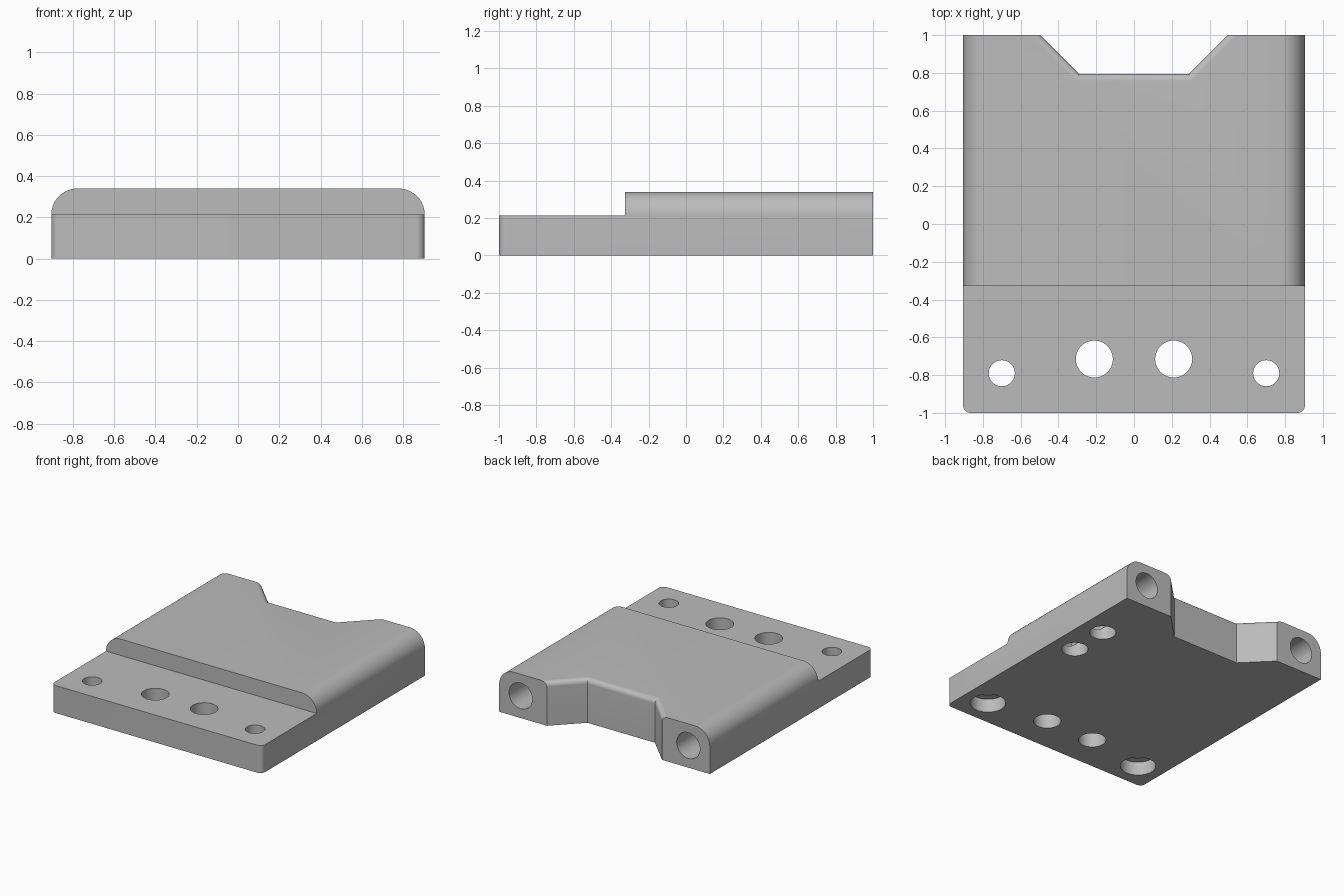
import bpy, bmesh
from math import sin, cos, pi, radians
from mathutils import Matrix, Vector

if "Cube" in bpy.data.objects:
    bpy.data.objects.remove(bpy.data.objects["Cube"])

HALF_W, HALF_L = 0.905, 1.0
TOP, STEP_Z, STEP_Y = 0.34, 0.213, -0.327

grey = bpy.data.materials.new("plain grey")
grey.use_nodes = True
grey.diffuse_color = (0.5, 0.5, 0.5, 1)
grey.node_tree.nodes["Principled BSDF"].inputs["Base Color"].default_value = (0.5, 0.5, 0.5, 1)


def loft(name, rings):
    """Closed solid through rings of equal point count."""
    bm = bmesh.new()
    loops = [[bm.verts.new(p) for p in ring] for ring in rings]
    for a, b in zip(loops, loops[1:]):
        for i in range(len(a)):
            j = (i + 1) % len(a)
            bm.faces.new((a[i], a[j], b[j], b[i]))
    bm.faces.new(loops[0])
    bm.faces.new(loops[-1])
    bmesh.ops.recalc_face_normals(bm, faces=bm.faces)
    mesh = bpy.data.meshes.new(name)
    bm.to_mesh(mesh)
    bm.free()
    obj = bpy.data.objects.new(name, mesh)
    bpy.context.collection.objects.link(obj)
    return obj


def cylinder(name, start, end, radius, sides=48):
    start, end = Vector(start), Vector(end)
    turn = (end - start).to_track_quat('Z', 'Y')
    circle = [turn @ Vector((radius * cos(2 * pi * i / sides), radius * sin(2 * pi * i / sides), 0))
              for i in range(sides)]
    return loft(name, [[p + c for p in circle] for c in (start, end)])


# Main block: cross-section with rounded upper edges, run front to back
r = TOP - STEP_Z
arc = [(HALF_W - r + r * cos(radians(a)), STEP_Z + r * sin(radians(a))) for a in range(0, 91, 6)]
right_half = [(HALF_W, 0)] + arc
section = right_half + [(-x, z) for x, z in reversed(right_half)]
body = loft("mounting_block", [[(x, y, z) for x, z in section] for y in (-HALF_L, HALF_L)])

cutters = []

# Lower front ledge
ledge = [(-1, -1.1), (1, -1.1), (1, STEP_Y), (-1, STEP_Y)]
cutters.append(loft("ledge_cutter", [[(x, y, z) for x, y in ledge] for z in (STEP_Z, 0.5)]))

# Back notch, flaring at the top into a rounded rim
rim, back = 0.038, 1.1


def notch_ring(offset, z):
    inner = (0.29 + 0.414 * offset, 0.795 - offset)
    outer = (0.29 + back - 0.795 + 1.414 * offset, back)
    return [(-outer[0], back, z), (-inner[0], inner[1], z), (inner[0], inner[1], z), (outer[0], back, z)]


rings = [notch_ring(0, -0.1)]
rings += [notch_ring(rim * (1 - cos(radians(a))), TOP - rim + rim * sin(radians(a))) for a in range(0, 91, 10)]
rings.append(notch_ring(rim, 0.5))
cutters.append(loft("notch_cutter", rings))

c = 0.04
for side in (-1, 1):
    # Rounded front corners
    curve = [(HALF_W - c + c * sin(radians(a)), -HALF_L + c - c * cos(radians(a))) for a in range(0, 91, 10)]
    corner = curve + [(1, -HALF_L + c), (1, -1.1), (HALF_W - c, -1.1)]
    cutters.append(loft("corner_cutter", [[(side * x, y, z) for x, y in corner] for z in (-0.1, 0.5)]))
    # Ledge holes: inner plain, outer counterbored from below
    cutters.append(cylinder("inner_hole_cutter", (side * 0.21, -0.715, -0.1), (side * 0.21, -0.715, 0.5), 0.098))
    cutters.append(cylinder("outer_hole_cutter", (side * 0.7, -0.79, -0.1), (side * 0.7, -0.79, 0.5), 0.069))
    cutters.append(cylinder("counterbore_cutter", (side * 0.7, -0.79, -0.1), (side * 0.7, -0.79, 0.106), 0.127))
    # Long bores entering from the back
    cutters.append(cylinder("back_bore_cutter", (side * 0.72, 1.1, 0.172), (side * 0.72, 0.05, 0.172), 0.1))

# Two holes in the underside, left side only
for y in (0.2, 0.51):
    cutters.append(cylinder("underside_hole_cutter", (0.72, y, -0.1), (0.72, y, 0.18), 0.094))

# Apply the cuts and remove the helpers
bpy.context.view_layer.objects.active = body
for cutter in cutters:
    cutter.hide_render = True
    mod = body.modifiers.new("cut", 'BOOLEAN')
    mod.operation, mod.solver, mod.object = 'DIFFERENCE', 'EXACT', cutter
    bpy.ops.object.modifier_apply(modifier=mod.name)
    bpy.data.objects.remove(cutter)

body.data.materials.clear()
body.data.materials.append(grey)
bpy.ops.object.select_all(action='DESELECT')
body.select_set(True)
bpy.ops.object.shade_smooth_by_angle(angle=radians(30))
